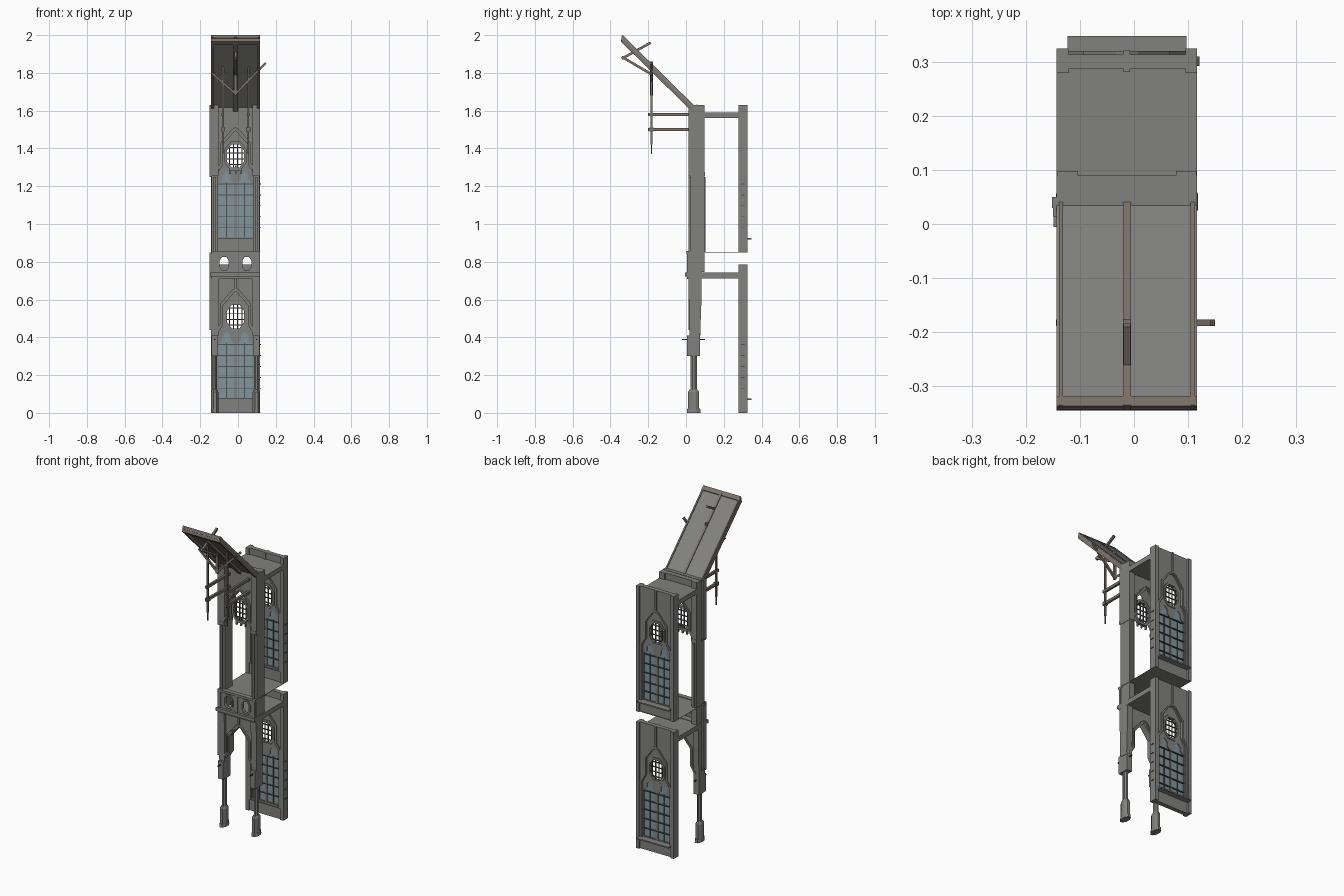
import bpy, bmesh, math
from mathutils import Vector, Matrix

if "Cube" in bpy.data.objects:
    bpy.data.objects.remove(bpy.data.objects["Cube"])

C = -0.013            # centre line of the bay
X0, X1 = -0.143, 0.117


def material(name, rgb):
    m = bpy.data.materials.new(name)
    m.diffuse_color = (*rgb, 1)
    m.use_nodes = True
    m.node_tree.nodes["Principled BSDF"].inputs["Base Color"].default_value = m.diffuse_color
    return m


STONE = material("stone", (0.22, 0.22, 0.21))
WOOD = material("wood", (0.20, 0.17, 0.14))
GLASS = material("glass", (0.22, 0.30, 0.33))
IRON = material("iron", (0.08, 0.08, 0.08))


def add(name, bm, mat):
    bmesh.ops.recalc_face_normals(bm, faces=bm.faces)
    me = bpy.data.meshes.new(name)
    bm.to_mesh(me)
    bm.free()
    me.materials.clear()
    me.materials.append(mat)
    for p in me.polygons:
        p.use_smooth = False
        p.material_index = 0
    ob = bpy.data.objects.new(name, me)
    bpy.context.collection.objects.link(ob)
    return ob


def box(name, x0, x1, y0, y1, z0, z1, mat=STONE):
    bm = bmesh.new()
    m = Matrix.Translation(((x0 + x1) / 2, (y0 + y1) / 2, (z0 + z1) / 2)) @ \
        Matrix.Diagonal((x1 - x0, y1 - y0, z1 - z0, 1))
    bmesh.ops.create_cube(bm, size=1, matrix=m)
    return add(name, bm, mat)


def beam(name, p, q, w, mat=WOOD):
    p, q = Vector(p), Vector(q)
    d = q - p
    m = Matrix.Translation((p + q) / 2) @ d.to_track_quat('Z', 'Y').to_matrix().to_4x4() @ \
        Matrix.Diagonal((w, w, d.length, 1))
    bm = bmesh.new()
    bmesh.ops.create_cube(bm, size=1, matrix=m)
    return add(name, bm, mat)


def plate(name, loops, a0, a1, side=False, mat=STONE):
    """Filled outline with holes, in the xz plane (or yz if side), thick from a0 to a1."""
    cu = bpy.data.curves.new(name, 'CURVE')
    cu.dimensions = '2D'
    cu.fill_mode = 'BOTH'
    cu.extrude = abs(a1 - a0) / 2
    for pts in loops:
        s = cu.splines.new('POLY')
        s.points.add(len(pts) - 1)
        for sp, (u, v) in zip(s.points, pts):
            sp.co = (u, v, 0, 1)
        s.use_cyclic_u = True
    tmp = bpy.data.objects.new("tmp", cu)
    me = bpy.data.meshes.new_from_object(tmp)
    bm = bmesh.new()
    bm.from_mesh(me)
    bpy.data.objects.remove(tmp)
    mid = (a0 + a1) / 2
    rot = Matrix.Rotation(math.pi / 2, 4, 'X')
    if side:
        rot = Matrix.Rotation(math.pi / 2, 4, 'Z') @ rot
    move = Matrix.Translation((mid, 0, 0) if side else (0, mid, 0))
    bm.transform(move @ rot)
    bmesh.ops.remove_doubles(bm, verts=bm.verts, dist=1e-5)
    return add(name, bm, mat)


def mirror_pts(half, cx=C, z=0.0):
    """Right half profile from bottom to top -> closed symmetric outline."""
    left = [(-x, v) for x, v in reversed(half) if x > 1e-6]
    return [(cx + x, v + z) for x, v in half + left]


def arch(z, bottom, d=0.0):
    return mirror_pts([(.094 + d, bottom), (.094 + d, .42 + d * .4), (.066 + d, .465 + d * .4),
                       (.066 + d, .57 + d * .5), (.02, .635 + d), (0, .645 + d * 1.1)], C, z)


def octagon(cx, cz, w, h, k=.45):
    return [(cx + sx * a * w, cz + sz * b * h) for sx, sz, a, b in
            [(1, -1, k, 1), (1, -1, 1, k), (1, 1, 1, k), (1, 1, k, 1),
             (-1, 1, k, 1), (-1, 1, 1, k), (-1, -1, 1, k), (-1, -1, k, 1)]]


def grille(name, cz, y0, y1):
    w, h, k = .046, .062, .45
    plate(name + "_frame", [octagon(C, cz, w + .012, h + .014), octagon(C, cz, w, h)], y0, y1)
    ym = (y0 + y1) / 2
    for t in (-.72, -.24, .24, .72):
        r = 1 if abs(t) <= k else 1 - (abs(t) - k)
        box(name + "_upright", C + t * w - .0025, C + t * w + .0025, ym - .003, ym + .003,
            cz - r * h, cz + r * h, IRON)
        box(name + "_crossbar", C - r * w, C + r * w, ym - .003, ym + .003,
            cz + t * h - .0025, cz + t * h + .0025, IRON)


# back wall: one glazed bay per storey
for n, z, ht in (("lower", 0, .785), ("upper", .85, .78)):
    top = z + ht
    wall = [(X0, z), (X1, z), (X1, top), (X0, top)]
    plate(n + "_back_wall", [wall, arch(z, .075)], .287, .314)
    for y0, y1 in ((.28, .288), (.313, .32)):
        plate(n + "_window_moulding", [arch(z, .068, .014), arch(z, .075, .003)], y0, y1)
    cz = z + .51
    lancets = [mirror_pts([(.041, .08), (.041, .365), (.02, .385), (.02, .41), (0, .43)],
                          C + s * .048, z) for s in (-1, 1)]
    plate(n + "_tracery", [arch(z, .07), octagon(C, cz, .05, .066)] + lancets, .294, .306)
    grille(n + "_back_grille", cz, .289, .311)
    box(n + "_glass", C - .093, C + .093, .299, .301, z + .075, z + .432, GLASS)
    for s in (-1, 1):
        box(n + "_glazing_bar", C + s * .048 - .002, C + s * .048 + .002, .294, .306,
            z + .08, z + .37, IRON)
    for i in range(5):
        zz = z + .13 + i * .058
        box(n + "_saddle_bar", C - .1, X1 + .004, .292, .31, zz - .002, zz + .002, IRON)
    box(n + "_sill", C - .11, C + .11, .31, .348, z + .068, z + .076)
    for s in (-1, 1):
        e = C + s * .13
        box(n + "_back_pilaster", min(e, e - s * .022), max(e, e - s * .022), .279, .325, z, top)
    box(n + "_back_rib", C - .006, C + .006, .281, .321, z + .645, top)

# ceilings and the upper floor
box("lower_ceiling", X0, X1, .06, .295, .712, .742)
box("upper_ceiling", X0, X1, .06, .305, 1.56, 1.59)
box("upper_floor", X0, X1, .02, .318, .850, .852)

# front arcade walls
low = [(X0, .40), (C - .094, .40), (C - .094, .42), (C - .066, .465), (C - .066, .57), (C, .645),
       (C + .066, .57), (C + .066, .465), (C + .094, .42), (C + .094, .40), (X1, .40),
       (X1, .745), (X0, .745)]
plate("lower_arcade", [low], .03, .07)
up = [(x, v + .85 if v < .7 else 1.63) for x, v in low]
plate("upper_arcade", [up], .03, .09)
for z, n, y1 in ((0, "lower", .078), (.85, "upper", .098)):
    for d0, d1, ya in ((.016, .008, .018), (.008, 0, .024)):
        a, b = arch(z, .41, d0), arch(z, .41, d1)
        plate(n + "_arch_moulding", [a + b[::-1]], ya, .031)
        plate(n + "_arch_moulding_rear", [a + b[::-1]], y1 - .012, y1 - (ya - .018))
grille("upper_front_grille", 1.36, .04, .06)
for t in (-.03, 0, .03):
    box("tracery_drop", C + t - .004, C + t + .004, .045, .055, 1.265, 1.31)

# columns and pilasters on both sides of the arcade
def post(name, cx, hx, y0, y1, z0, z1, taper=1.0):
    bm = bmesh.new()
    m = Matrix.Translation((cx, (y0 + y1) / 2, (z0 + z1) / 2)) @ \
        Matrix.Diagonal((hx, (y1 - y0) / 2, 1, 1)) @ Matrix.Rotation(math.pi / 8, 4, 'Z')
    r = 1 / math.cos(math.pi / 8)
    bmesh.ops.create_cone(bm, cap_ends=True, segments=8, radius1=r, radius2=r * taper,
                          depth=z1 - z0, matrix=m)
    add(name, bm, STONE)


for s in (-1, 1):
    cx = C + s * .11
    post("column_foot", cx, .021, .004, .078, 0, .022, .92)
    post("column_plinth", cx, .019, .01, .07, .022, .11)
    post("column_plinth_cap", cx, .019, .01, .07, .11, .125, .65)
    post("column_shaft", cx, .012, .024, .058, .12, .30)
    box("column_capital", cx - .018, cx + .018, .005, .075, .30, .41)
    box("capital_tie", cx - .003, cx + .003, -.022, .1, .386, .392, IRON)
    plate("lower_pilaster", [[(.018, .41), (.075, .41), (.082, .60), (.082, .745), (.012, .745)]],
          cx - .019, cx + .019, True)
    box("upper_jamb", cx - .018, cx + .018, .022, .098, .745, 1.26)
    box("upper_jamb_shaft", cx - .006, cx + .006, .012, .104, .85, 1.25)
    box("upper_pilaster", cx - .019, cx + .019, .014, .098, 1.27, 1.63)
    box("pilaster_band", cx - .02, cx + .02, .012, .1, 1.255, 1.275)
for z0, z1 in ((.44, .85), (1.25, 1.63)):
    plate("side_shaft", [[(X0, z0), (X0, z1), (-.152, z1), (-.152, z0 + .02)]], .03, .05)
    box("side_shaft_front", -.15, -.138, .014, .03, z0, z1)
box("front_rib", C - .005, C + .005, .022, .032, .65, .72)

# balustrade
holes = [octagon(C + s * .06, .79, .024, .036) for s in (-1, 1)]
plate("balustrade", [[(X0, .74), (X1, .74), (X1, .85), (X0, .85)]] + holes, .01, .025)
for h, s in zip(holes, (-1, 1)):
    plate("balustrade_ring", [octagon(C + s * .06, .79, .034, .046), h], .004, .012)
for s in (-1, 0, 1):
    box("balustrade_post", C + s * .118 - .007, C + s * .118 + .007, .004, .03, .74, .85)
box("balustrade_rail", X0, X1, .003, .032, .842, .856)
box("balustrade_base", X0 - .006, X1, -.006, .034, .722, .742)
box("balustrade_drip", X0, X1, .006, .034, .71, .722)

# pitched roof
def roof_z(y):
    return 2.0 - .985 * (y + .335)


def slope(name, x0, x1, top, bottom, ya=-.335, yb=.055, mat=WOOD):
    plate(name, [[(ya, roof_z(ya) + top), (yb, roof_z(yb) + top),
                  (yb - .008, roof_z(yb) - bottom), (ya - .008, roof_z(ya) - bottom)]],
          x0, x1, True, mat)


slope("roof_sheet", X0, X1, -.006, .016, mat=STONE)
for cx, w in ((X0 + .008, .008), (C, .014), (X1 - .008, .008)):
    slope("rafter", cx - w, cx + w, -.01, .036)
    slope("roof_batten", cx - w * .5, cx + w * .5, 0, .01)
slope("ridge_beam", X0, X1, -.001, .036, -.337, -.318)
box("rafter_end", C - .016, C + .016, .05, .076, 1.585, 1.615, WOOD)
box("flashing", X0, X1, .055, .061, 1.575, 1.632)

# hanging roof timbers
Y = -.183
for s in (-1, 1):
    x = C + s * .067
    box("hanging_post", x - .005, x + .005, Y - .005, Y + .005, 1.42, 1.83, WOOD)
    box("post_pendant", x - .003, x + .003, Y - .003, Y + .003, 1.37, 1.42, WOOD)
    box("post_collar", x - .011, x + .011, Y - .011, Y + .011, 1.49, 1.51, WOOD)
    for z in (1.5, 1.58):
        box("hammer_beam", x - .007, x + .007, -.2, .03, z - .008, z + .008, WOOD)
box("king_post", C - .007, C + .007, Y - .007, Y + .007, 1.68, 1.86, WOOD)
beam("cross_brace_left", (C, Y, 1.69), (-.14, Y, 1.80), .012)
beam("cross_brace_right", (C, Y, 1.69), (.146, Y, 1.852), .012)
beam("ridge_brace_upper", (C, -.34, 1.875), (C, -.187, 1.96), .013)
beam("ridge_brace_lower", (C, -.34, 1.885), (C, -.187, 1.795), .013)
